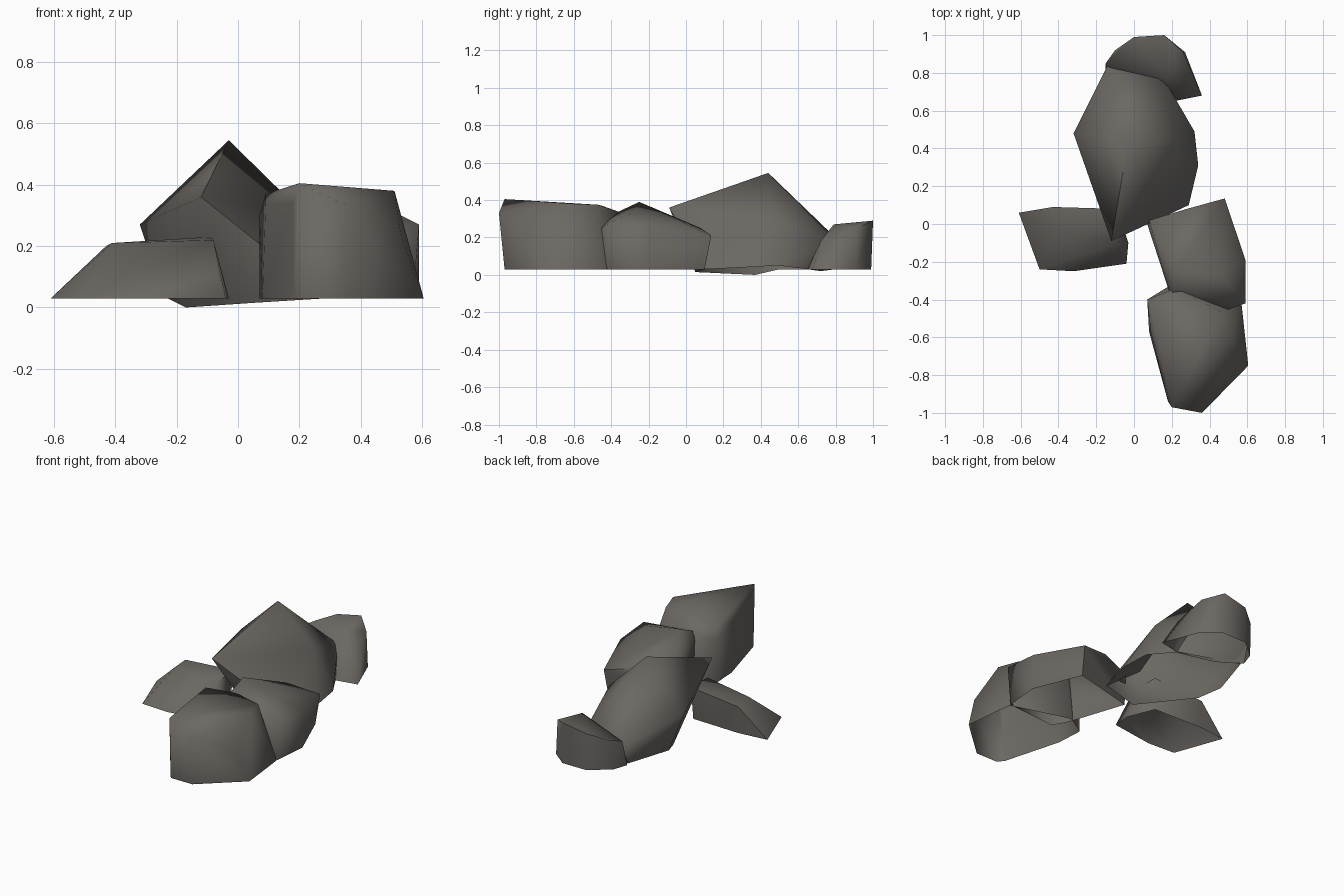
import bpy, bmesh, math

stone = bpy.data.materials.new("dark_grey_stone")
stone.diffuse_color = (0.150, 0.138, 0.125, 1)


def rock(name, corners, angle=70):
    """Hollow boulder: hull around its corners, open underneath, softly shaded."""
    me = bpy.data.meshes.new(name)
    bm = bmesh.new()
    for c in corners:
        bm.verts.new(c)
    res = bmesh.ops.convex_hull(bm, input=bm.verts[:])
    junk = {g for g in res["geom_interior"] + res["geom_unused"]
            if isinstance(g, bmesh.types.BMVert)}
    bmesh.ops.delete(bm, geom=list(junk), context='VERTS')
    bmesh.ops.recalc_face_normals(bm, faces=bm.faces[:])
    # open underside
    under = [f for f in bm.faces
             if f.normal.z < -0.8 and f.calc_center_median().z < 0.06]
    bmesh.ops.delete(bm, geom=under, context='FACES')
    for f in bm.faces:
        f.smooth = True
    for e in bm.edges:
        e.smooth = e.calc_face_angle(0) < math.radians(angle)
    bm.to_mesh(me)
    bm.free()
    me.materials.append(stone)
    ob = bpy.data.objects.new(name, me)
    bpy.context.collection.objects.link(ob)
    return ob


# Blocky boulder at the front
rock("front_rock", [
    (.07, -.40, .03), (.08, -.57, .03), (.18, -.93, .03), (.21, -.97, .03),
    (.36, -.97, .03), (.605, -.75, .03), (.57, -.43, .03), (.20, -.32, .03),
    (.07, -.40, .30), (.09, -.45, .37), (.09, -.58, .34), (.20, -.97, .405),
    (.18, -.94, .34), (.36, -1.0, .33), (.53, -.79, .24), (.51, -.60, .38),
    (.47, -.47, .375), (.22, -.34, .33)])

# Boulder behind it on the right
rock("middle_rock", [
    (.07, .00, .03), (.19, -.36, .03), (.24, -.45, .03), (.57, -.42, .03),
    (.59, -.20, .03), (.47, .10, .03), (.08, .02, .22), (.48, .135, .21),
    (.59, -.19, .25), (.59, -.42, .27), (.45, -.27, .34), (.21, -.25, .39),
    (.20, -.40, .32), (.45, -.47, .24), (.28, .08, .25)])

# Tall peaked boulder with an overhanging front tip
rock("peak_rock", [
    (-.03, .44, .545), (-.12, -.09, .36), (-.32, .48, .27), (-.30, .49, .21),
    (-.14, .84, .16), (.14, .80, .18), (.22, .45, .30), (.32, .49, .05),
    (.34, .31, .04), (.29, .10, .03), (.05, .05, .015), (-.17, .37, 0),
    (-.23, .50, .03), (.28, .38, .015), (.22, .66, .03), (-.14, .78, .03)])

# Low slab on the left
rock("left_rock", [
    (-.61, .06, .03), (-.50, -.24, .03), (-.32, -.25, .03), (-.04, -.21, .03),
    (-.03, -.10, .03), (-.10, .07, .03), (-.42, .08, .03), (-.43, .09, .20),
    (-.41, -.04, .21), (-.09, .08, .23), (-.08, -.10, .22), (-.07, -.18, .11)])

# Small boulder at the back
rock("back_rock", [
    (.36, .68, .03), (.21, .65, .03), (.27, .91, .03), (.17, .99, .03),
    (0, .99, .03), (-.12, .89, .03), (-.15, .80, .03), (0, .72, .02),
    (.16, 1.0, .29), (0, .99, .26), (-.10, .92, .22), (-.15, .85, .20),
    (.17, .79, .27), (.26, .91, .25), (.28, .72, .18)])
